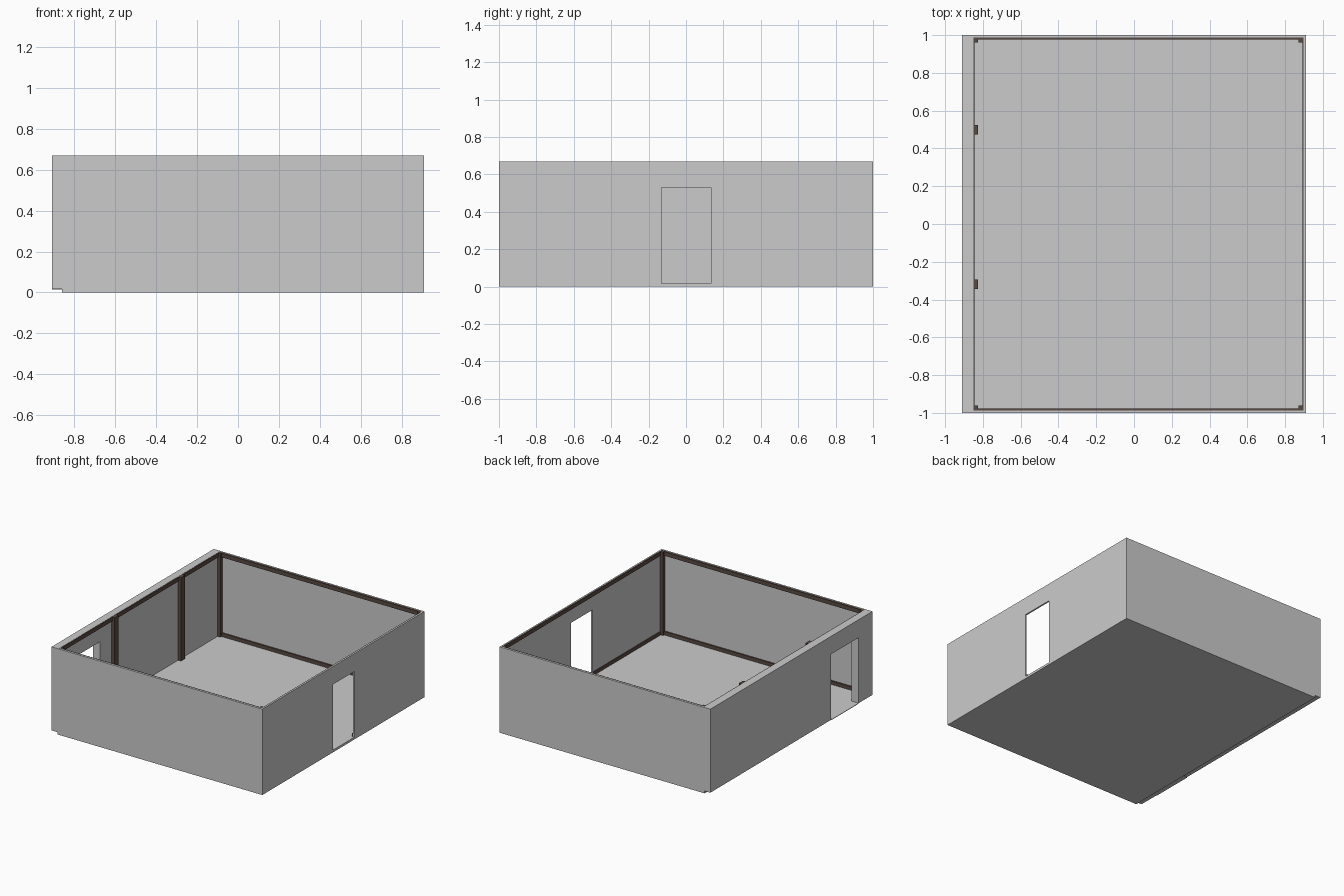
import bpy, bmesh

if "Cube" in bpy.data.objects:
    bpy.data.objects.remove(bpy.data.objects["Cube"])

FLOOR, TOP, DOOR_TOP = 0.018, 0.67, 0.53

brown = bpy.data.materials.new("dark_timber")
brown.diffuse_color = (0.10, 0.068, 0.055, 1)
brown.use_nodes = True
brown.node_tree.nodes["Principled BSDF"].inputs["Base Color"].default_value = brown.diffuse_color


def extrude_x(name, profile, x0, x1, mat=None):
    """Extrude a (y, z) outline along x."""
    bm = bmesh.new()
    face = bm.faces.new([bm.verts.new((x0, y, z)) for y, z in profile])
    ext = bmesh.ops.extrude_face_region(bm, geom=[face])
    verts = [g for g in ext["geom"] if isinstance(g, bmesh.types.BMVert)]
    bmesh.ops.translate(bm, verts=verts, vec=(x1 - x0, 0, 0))
    bmesh.ops.recalc_face_normals(bm, faces=bm.faces)
    mesh = bpy.data.meshes.new(name)
    bm.to_mesh(mesh)
    bm.free()
    obj = bpy.data.objects.new(name, mesh)
    bpy.context.collection.objects.link(obj)
    if mat:
        mesh.materials.append(mat)
    return obj


def box(name, x, y, z, mat=None):
    y, z = sorted(y), sorted(z)
    return extrude_x(name, [(y[0], z[0]), (y[1], z[0]), (y[1], z[1]), (y[0], z[1])],
                     x[0], x[1], mat)


def door_wall(name, x0, x1, d0, d1):
    """Wall along y with a doorway open down to the floor."""
    extrude_x(name, [(-1, FLOOR), (d0, FLOOR), (d0, DOOR_TOP), (d1, DOOR_TOP),
                     (d1, FLOOR), (1, FLOOR), (1, TOP), (-1, TOP)], x0, x1)


# floor slab
box("floor", (-0.86, 0.91), (-1, 1), (0, FLOOR))

# thick left wall and thin right wall, each with a doorway
door_wall("left_wall", -0.91, -0.85, -0.83, -0.49)
box("left_door_sill", (-0.91, -0.86), (-0.83, -0.49), (0.014, FLOOR))
door_wall("right_wall", 0.898, 0.91, -0.13, 0.135)

# front and back: wall, top and bottom rails, corner posts
for side, s in (("front", -1), ("back", 1)):
    box(side + "_wall", (-0.85, 0.898), (s * 0.988, s), (FLOOR, TOP))
    box(side + "_top_rail", (-0.85, 0.898), (s * 0.976, s * 0.988), (0.637, 0.668), brown)
    box(side + "_bottom_rail", (-0.85, 0.898), (s * 0.976, s * 0.988), (FLOOR, 0.045), brown)
    for end, x in (("left", (-0.85, -0.826)), ("right", (0.872, 0.898))):
        box(f"{side}_{end}_corner_post", x, (s * 0.962, s * 0.988), (FLOOR, 0.669), brown)

# posts part-way along the left wall
for y in (-0.32, 0.5):
    box("left_wall_post", (-0.85, -0.825), (y - 0.025, y + 0.025), (FLOOR, 0.669), brown)

# thin rails on the left and right walls
box("left_top_rail", (-0.85, -0.844), (-0.976, 0.976), (0.637, 0.668), brown)
box("right_top_rail", (0.892, 0.898), (-0.976, 0.976), (0.637, 0.668), brown)
for y in ((-0.976, -0.13), (0.135, 0.976)):
    box("right_bottom_rail", (0.892, 0.898), y, (FLOOR, 0.045), brown)
